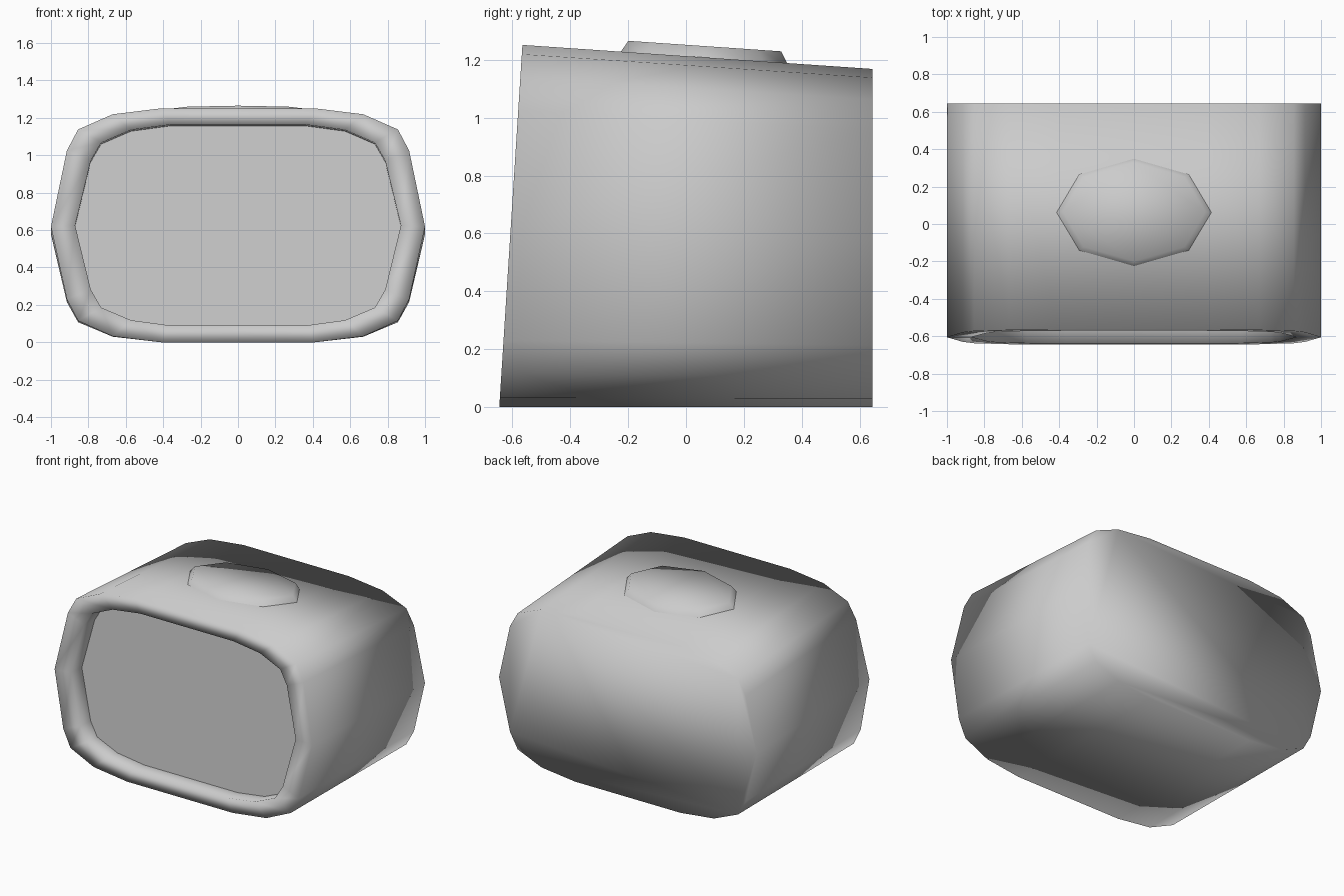
import bpy, bmesh, math
from mathutils import Matrix

if "Cube" in bpy.data.objects:
    bpy.data.objects.remove(bpy.data.objects["Cube"])

TOP_F, TOP_B = 1.251, 1.168         # height at the front and at the back
BACK = 0.645
DEPTH = 0.117                       # depth of the front recess


def front_y(z):                      # front plane leans back
    return -0.645 + 0.08 * z / TOP_F


def ring(pts):
    """Right half of an outline, bottom to top -> full closed outline."""
    return pts + [(-x, z) for x, z in reversed(pts)]


def finish(bm, name, smooth=True):
    me = bpy.data.meshes.new(name)
    bm.to_mesh(me)
    bm.free()
    ob = bpy.data.objects.new(name, me)
    bpy.context.collection.objects.link(ob)
    for p in me.polygons:
        p.use_smooth = smooth
    return ob


outer = ring([(0.41, 0), (0.67, 0.032), (0.855, 0.115), (0.915, 0.23), (1, 0.618),
              (0.915, 1.025), (0.855, 1.138), (0.67, 1.219), (0.41, TOP_F)])
inner = ring([(0.363, 0.09), (0.572, 0.118), (0.732, 0.186), (0.787, 0.281), (0.871, 0.625),
              (0.787, 0.972), (0.732, 1.067), (0.572, 1.136), (0.363, 1.164)])

back_pts = [(x, BACK, z * TOP_B / TOP_F) for x, z in outer]
front_pts = [(x, front_y(z), z) for x, z in outer]
lip_pts = [(x, front_y(z), z) for x, z in inner]
recess_pts = [(x, y + DEPTH, z - DEPTH * 0.064) for x, y, z in lip_pts]

# Casing: back cap, sloping shell, flat front rim, recess wall
bm = bmesh.new()
loops = [[bm.verts.new(p) for p in pts] for pts in (back_pts, front_pts, lip_pts, recess_pts)]
bm.faces.new(loops[0])
for a, b in zip(loops, loops[1:]):
    n = len(a)
    for i in range(n):
        j = (i + 1) % n
        bm.faces.new((a[j], a[i], b[i], b[j]))
bmesh.ops.recalc_face_normals(bm, faces=bm.faces)
finish(bm, "casing")

# Flat panel at the bottom of the recess
bm = bmesh.new()
face = bm.faces.new([bm.verts.new(p) for p in recess_pts])
face.normal_update()
if face.normal.y > 0:
    face.normal_flip()
finish(bm, "screen", smooth=False)

# Low eight-sided tapered pad on the sloping top, open underneath
bm = bmesh.new()
bmesh.ops.create_cone(bm, cap_ends=True, segments=8, radius1=1.0, radius2=0.9, depth=0.05)
bmesh.ops.delete(bm, geom=[f for f in bm.faces if f.normal.z < -0.9], context='FACES_ONLY')
slope = math.atan2(TOP_F - TOP_B, 1.21)
bm.transform(Matrix.Translation((0, 0.063, 1.222)) @ Matrix.Rotation(-slope, 4, 'X')
             @ Matrix.Diagonal((0.423, 0.294, 1, 1)))
finish(bm, "top_pad")
